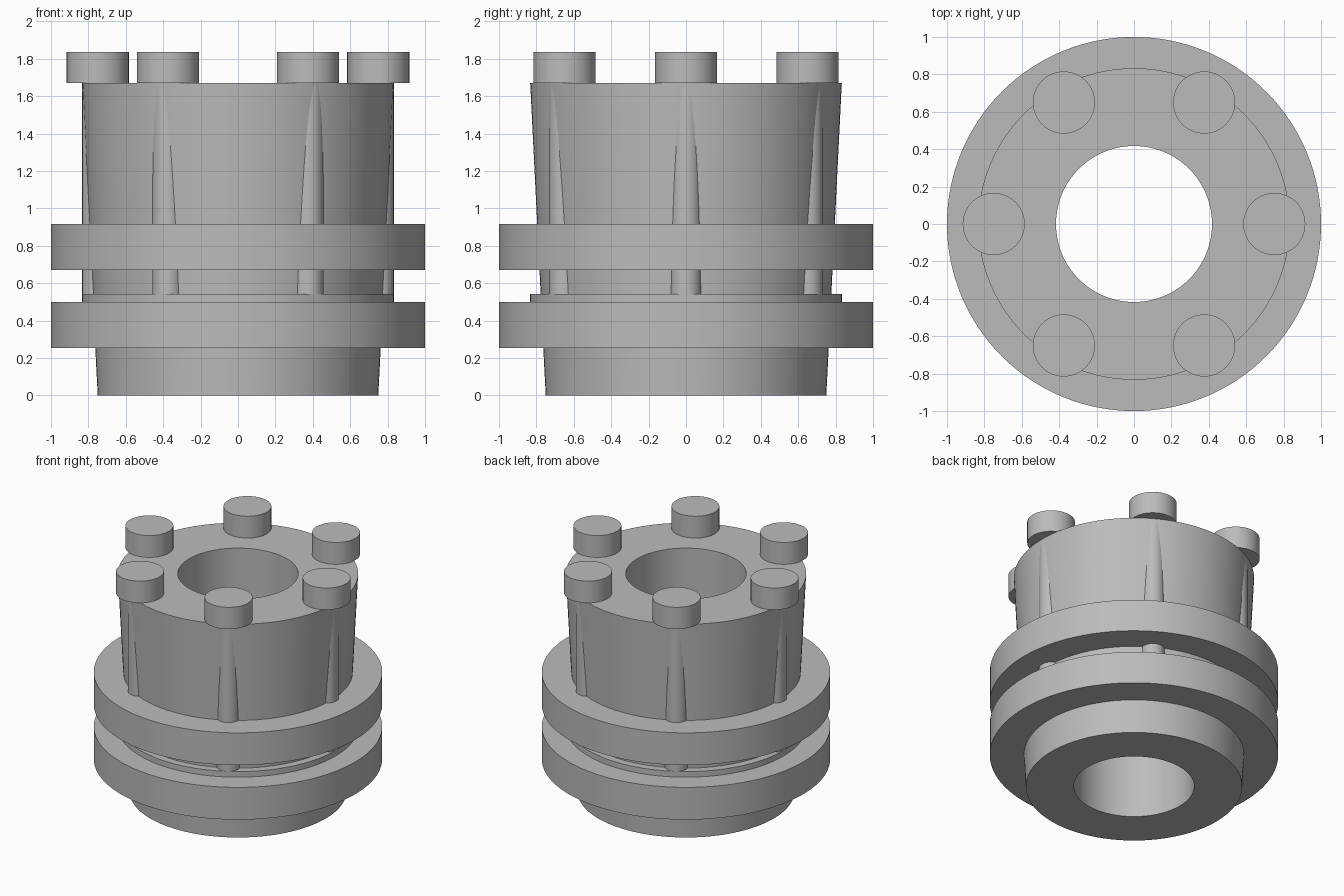
import bpy
import bmesh
from math import cos, sin, pi, radians

default = bpy.data.objects.get("Cube")
if default:
    bpy.data.objects.remove(default, do_unlink=True)

steel = bpy.data.materials.new("grey steel")
steel.use_nodes = True
GREY = (0.5, 0.5, 0.5, 1)
steel.diffuse_color = GREY
steel.node_tree.nodes["Principled BSDF"].inputs["Base Color"].default_value = GREY


def lathe(name, profile, steps, centre=(0, 0)):
    """Turn a closed (radius, z) profile around the vertical axis."""
    bm = bmesh.new()
    verts = [bm.verts.new((r, 0, z)) for r, z in profile]
    edges = [bm.edges.new((a, b)) for a, b in zip(verts, verts[1:] + verts[:1])]
    bmesh.ops.spin(bm, geom=verts + edges, cent=(0, 0, 0), axis=(0, 0, 1),
                   angle=2 * pi, steps=steps, use_merge=True)
    bmesh.ops.remove_doubles(bm, verts=bm.verts, dist=1e-5)
    bmesh.ops.recalc_face_normals(bm, faces=bm.faces)
    finish(name, bm, centre)


def cylinder(name, radius, low, high, centre, steps=48):
    """Capped upright cylinder."""
    bm = bmesh.new()
    bmesh.ops.create_cone(bm, cap_ends=True, segments=steps, radius1=radius,
                          radius2=radius, depth=high - low)
    bmesh.ops.translate(bm, verts=bm.verts, vec=(0, 0, (low + high) / 2))
    finish(name, bm, centre)


def finish(name, bm, centre):
    mesh = bpy.data.meshes.new(name)
    bm.to_mesh(mesh)
    bm.free()
    mesh.materials.append(steel)
    obj = bpy.data.objects.new(name, mesh)
    obj.location = (*centre, 0)
    bpy.context.collection.objects.link(obj)
    bpy.ops.object.select_all(action='DESELECT')
    obj.select_set(True)
    bpy.context.view_layer.objects.active = obj
    bpy.ops.object.shade_smooth_by_angle(angle=radians(30))


BORE, TOP = 0.417, 1.67

# Tapered hub with bore, lower flange and raised lip in one turned piece
lathe("hub", [(BORE, 0), (0.75, 0), (0.763, 0.253), (1, 0.253), (1, 0.5),
              (0.833, 0.5), (0.833, 0.543), (0.777, 0.543),
              (0.833, TOP), (BORE, TOP)], 128)

# Upper clamping ring, fitted around the taper
lathe("clamping_ring", [(0.78, 0.67), (1, 0.67), (1, 0.917), (0.78, 0.917)], 128)

# Six bolts, their shanks half sunk in the taper
for i in range(6):
    spot = (0.75 * cos(i * pi / 3), 0.75 * sin(i * pi / 3))
    cylinder(f"bolt_shank_{i + 1}", 0.083, 0.52, TOP + 0.01, spot)
    cylinder(f"bolt_head_{i + 1}", 0.166, TOP, 1.837, spot)
